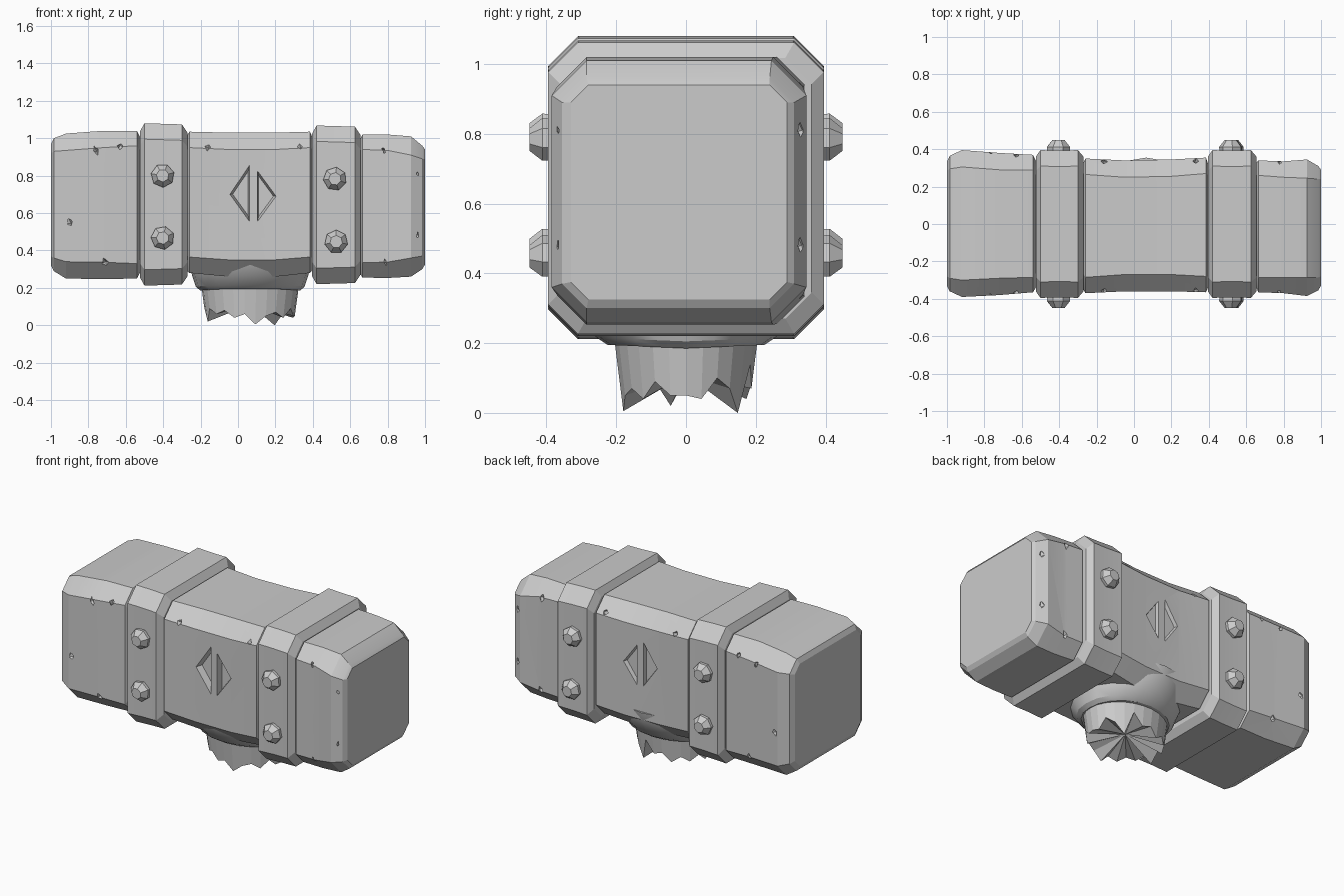
import bpy, bmesh, math, random
from mathutils import Vector, Matrix, Euler

if "Cube" in bpy.data.objects:
    bpy.data.objects.remove(bpy.data.objects["Cube"])

random.seed(4)


def finish(bm, name, angle=None):
    bmesh.ops.recalc_face_normals(bm, faces=bm.faces[:])
    me = bpy.data.meshes.new(name)
    bm.to_mesh(me)
    bm.free()
    ob = bpy.data.objects.new(name, me)
    bpy.context.collection.objects.link(ob)
    if angle:
        bpy.ops.object.select_all(action='DESELECT')
        ob.select_set(True)
        bpy.context.view_layer.objects.active = ob
        bpy.ops.object.shade_smooth_by_angle(angle=math.radians(angle))
    return ob


def loft(bm, rings, cap_end=True):
    rows = [[bm.verts.new(p) for p in r] for r in rings]
    n = len(rows[0])
    for a, b in zip(rows, rows[1:]):
        for i in range(n):
            j = (i + 1) % n
            bm.faces.new((a[i], a[j], b[j], b[i]))
    bm.faces.new(rows[0])
    if cap_end:
        bm.faces.new(rows[-1])
    return rows


def octagon(x, y0, y1, z0, z1, c):
    return [(x, y0 + c, z0), (x, y1 - c, z0), (x, y1, z0 + c), (x, y1, z1 - c),
            (x, y1 - c, z1), (x, y0 + c, z1), (x, y0, z1 - c), (x, y0, z0 + c)]


def block(name, sections):
    bm = bmesh.new()
    loft(bm, [octagon(*s) for s in sections])
    return finish(bm, name, 20)


def cut(ob, cutter):
    m = ob.modifiers.new('cut', 'BOOLEAN')
    m.operation, m.solver, m.object = 'DIFFERENCE', 'EXACT', cutter
    bpy.ops.object.select_all(action='DESELECT')
    bpy.context.view_layer.objects.active = ob
    ob.select_set(True)
    bpy.ops.object.modifier_apply(modifier=m.name)
    bpy.data.objects.remove(cutter)


# Striking blocks and centre block: x, y range, z range, corner chamfer
left_block = block('left_block', [
    (-1.0, -.33, .335, .32, .97, .05), (-.985, -.36, .365, .29, 1.0, .07),
    (-.92, -.39, .395, .25, 1.025, .09), (-.72, -.38, .38, .247, 1.04, .09),
    (-.54, -.365, .37, .25, 1.04, .08), (-.525, -.34, .34, .28, 1.01, .08),
    (-.45, -.34, .34, .28, 1.01, .08)])
right_block = block('right_block', [
    (.55, -.33, .32, .28, .99, .08), (.65, -.33, .32, .28, .99, .08),
    (.665, -.365, .34, .255, 1.02, .08), (.80, -.37, .335, .253, 1.02, .085),
    (.925, -.385, .345, .26, 1.01, .10), (.985, -.355, .31, .30, .96, .07),
    (1.0, -.33, .29, .325, .94, .05)])
middle_block = block('middle_block', [
    (-.35, -.33, .31, .30, 1.0, .08), (-.28, -.33, .31, .30, 1.0, .08),
    (-.26, -.37, .35, .28, 1.035, .085), (-.05, -.36, .34, .26, 1.03, .09),
    (.2, -.36, .345, .26, 1.03, .09), (.385, -.365, .355, .28, 1.035, .085),
    (.40, -.33, .31, .30, 1.0, .08), (.47, -.33, .31, .30, 1.0, .08)])

# Raised bands with bevelled rims
for name, a, b, lo, hi in (('left_band', -.525, -.27, .212, 1.08),
                           ('right_band', .395, .655, .22, 1.068)):
    block(name, [
        (a, -.36, .36, lo + .045, hi - .045, .075), (a + .025, -.395, .395, lo, hi, .085),
        ((a + b) / 2, -.392, .392, lo + .003, hi - .003, .085),
        (b - .03, -.395, .395, lo + .006, hi - .006, .085),
        (b, -.36, .36, lo + .05, hi - .05, .075)])

# Engraved split diamond on both faces
bm = bmesh.new()
for side in (-1, 1):
    for tri in (((-.05, .70), (.065, .87), (.065, .54)), ((.21, .69), (.10, .84), (.10, .54))):
        cx, cz = (sum(p[k] for p in tri) / 3 for k in (0, 1))
        loft(bm, [[(cx + (x - cx) * s, side * y, cz + (z - cz) * s) for x, z in tri]
                  for y, s in ((.41, 1.15), (.32, .72))])
cut(middle_block, finish(bm, 'diamond_cutter'))

# Small battle chips along the edges
chips = {
    left_block: [(-.76, .375, .935), (-.63, .365, .955), (-.90, .39, .55), (-.71, .375, .335)],
    right_block: [(.78, .355, .93), (.955, .355, .81), (.955, .355, .48), (.79, .355, .345)],
    middle_block: [(-.16, .36, .955), (.33, .36, .96)]}
for ob, spots in chips.items():
    bm = bmesh.new()
    for x, y, z in spots:
        for side in (-1, 1):
            yy = -y if side < 0 else y - (.025 if ob is not left_block else 0)
            rot = Euler([random.uniform(-.5, .5) for _ in range(3)]).to_matrix().to_4x4()
            mat = Matrix.Translation((x, yy, z)) @ rot @ Matrix.Diagonal((.018, .022, .03, 1))
            bmesh.ops.create_uvsphere(bm, u_segments=4, v_segments=2, radius=1, matrix=mat)
    cut(ob, finish(bm, 'chip_cutter'))

# Faceted rivets on both sides of the bands
for i, (x, z) in enumerate(((-.403, .80), (-.403, .467), (.518, .783), (.525, .447))):
    for side, label in ((-1, 'front'), (1, 'back')):
        bm = bmesh.new()
        rings = []
        for r, y in ((.06, .36), (.063, .412), (.034, .448)):
            rings.append([(x + r * math.cos(t), side * y, z + r * math.sin(t))
                          for t in [(k + .3 + .15 * i) * math.tau / 7 for k in range(7)]])
        loft(bm, rings)
        finish(bm, f'rivet_{label}_{i + 1}')

# Flared socket collar under the head
CX = .065


def ellipse(rx, ry, z, n=20, sag=0):
    return [(CX + rx * math.cos(t), ry * math.sin(t), z + sag * abs(math.sin(t)))
            for t in [k * math.tau / n for k in range(n)]]


bm = bmesh.new()
loft(bm, [ellipse(.335, .355, .40), ellipse(.33, .34, .335), ellipse(.31, .30, .265),
          ellipse(.29, .255, .205, sag=.01), ellipse(.265, .225, .185, sag=.01)])
finish(bm, 'socket_collar', 25)

# Broken wooden handle stub: jagged rim folding in to a hollow centre
rim = [.05, .04, .10, .07, .0, .14, .07, .09, .04, .08, .05, .09, .05,
       .10, .02, .09, .06, .08, .04, .06, .005, .05, .07, .04, .09, .05]
n = len(rim)
bm = bmesh.new()
foot = []
for k, z in enumerate(rim):
    t = k * math.tau / n
    s = .88 + .12 * z / .2
    foot.append((CX + .262 * s * math.cos(t), .205 * s * math.sin(t), z))
rows = loft(bm, [ellipse(.262, .208, .22, n), foot], cap_end=False)
core = bm.verts.new((CX, 0, .11))
for k in range(n):
    bm.faces.new((rows[-1][k], rows[-1][(k + 1) % n], core))
finish(bm, 'broken_handle')
